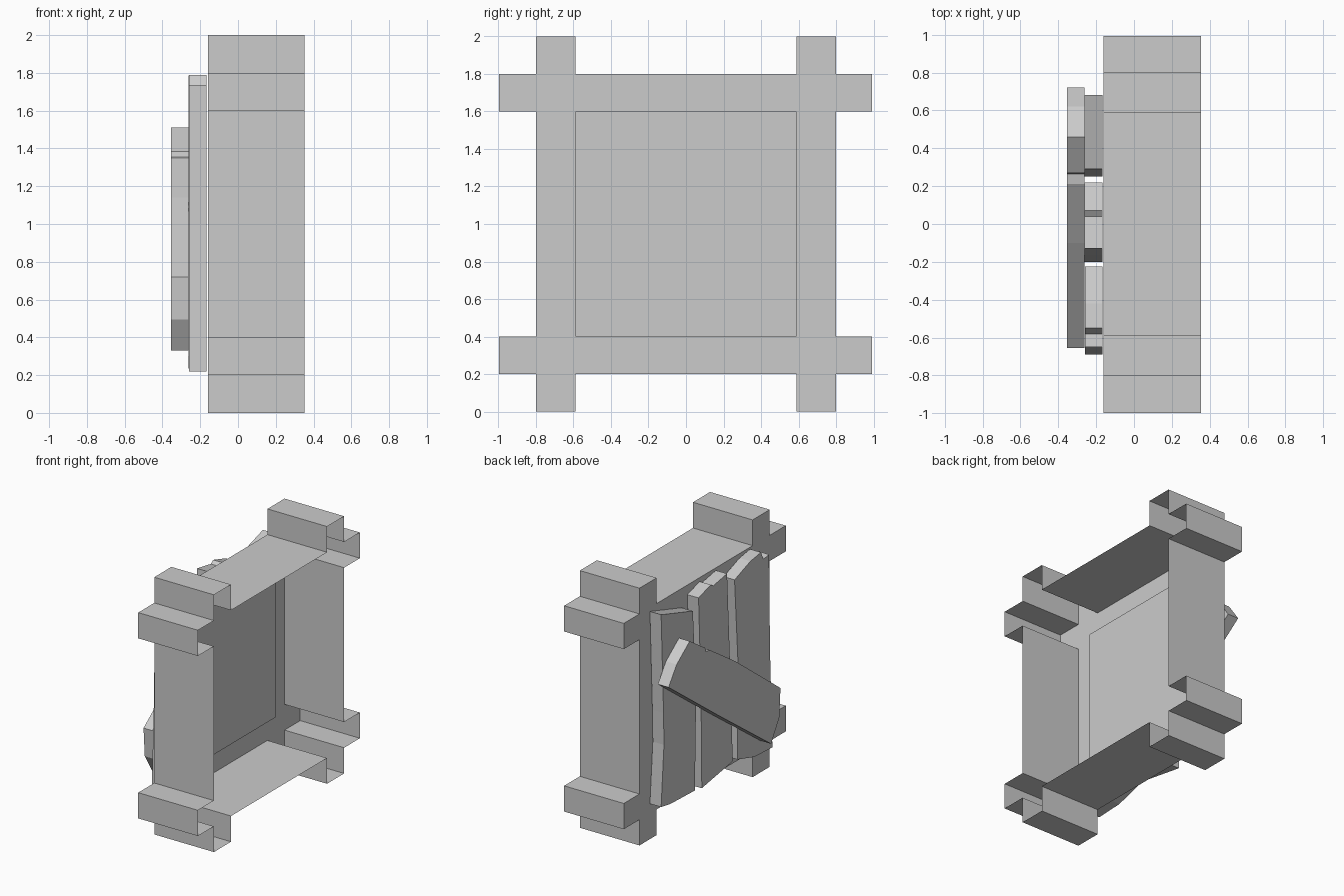
import bpy, bmesh

if "Cube" in bpy.data.objects:
    bpy.data.objects.remove(bpy.data.objects["Cube"])

BACK, FRONT, PANEL = -0.16, 0.353, -0.088


def finish(bm, name):
    mesh = bpy.data.meshes.new(name)
    bm.to_mesh(mesh)
    bm.free()
    obj = bpy.data.objects.new(name, mesh)
    bpy.context.collection.objects.link(obj)
    return obj


def extrude_x(bm, edges, dx):
    out = bmesh.ops.extrude_edge_only(bm, edges=edges)["geom"]
    bmesh.ops.translate(bm, vec=(dx, 0, 0),
                        verts=[g for g in out if isinstance(g, bmesh.types.BMVert)])
    return [g for g in out if isinstance(g, bmesh.types.BMEdge)]


def frame():
    """Crossed-beam shell: back plate, recessed panel, outer walls, open front."""
    bm = bmesh.new()
    ys = [-0.997, -0.8, -0.59, 0.59, 0.8, 0.993]
    zs = [0, 0.2, 0.4, 1.6, 1.8, 2]
    v = [[bm.verts.new((BACK, y, z)) for z in zs] for y in ys]
    for i in range(5):
        for j in range(5):
            # cells belonging to a post or a rail
            if i in (1, 3) or j in (1, 3):
                bm.faces.new((v[i][j], v[i][j + 1], v[i + 1][j + 1], v[i + 1][j]))

    def inner(e):
        return all(abs(p.co.y) < 0.6 and 0.39 < p.co.z < 1.61 for p in e.verts)

    rim = [e for e in bm.edges if e.is_boundary and not inner(e)]
    hole = [e for e in bm.edges if e.is_boundary and inner(e)]
    # outer walls
    extrude_x(bm, rim, FRONT - BACK)
    # recess and its panel
    bmesh.ops.edgeloop_fill(bm, edges=extrude_x(bm, hole, PANEL - BACK))
    bmesh.ops.delete(bm, geom=[p for p in bm.verts if not p.link_faces], context='VERTS')
    bmesh.ops.recalc_face_normals(bm, faces=bm.faces)
    return finish(bm, "window_frame")


def plank(name, outline, x0, x1):
    """Board with a chipped (y, z) outline, extruded along x."""
    bm = bmesh.new()
    face = bm.faces.new([bm.verts.new((x0, y, z)) for y, z in outline])
    out = bmesh.ops.extrude_face_region(bm, geom=[face])["geom"]
    bmesh.ops.translate(bm, vec=(x1 - x0, 0, 0),
                        verts=[g for g in out if isinstance(g, bmesh.types.BMVert)])
    bmesh.ops.recalc_face_normals(bm, faces=bm.faces)
    return finish(bm, name)


frame()

# upright boards
plank("plank_left", [(0.68, 1.775), (0.29, 1.655), (0.25, 1.0), (0.265, 0.25),
                     (0.56, 0.26), (0.68, 0.28), (0.645, 0.75), (0.65, 1.0)],
      -0.262, -0.166)
plank("plank_middle", [(0.22, 1.73), (0.07, 1.775), (0.04, 1.755), (-0.13, 1.785),
                       (-0.165, 1.1), (-0.2, 0.3), (0.18, 0.235), (0.19, 1.0)],
      -0.262, -0.166)
plank("plank_right", [(-0.225, 1.7), (-0.42, 1.77), (-0.55, 1.79), (-0.58, 1.725),
                      (-0.65, 1.735), (-0.66, 1.0), (-0.69, 0.22), (-0.47, 0.23),
                      (-0.26, 0.29), (-0.27, 1.0)], -0.26, -0.166)

# slanted board nailed across
plank("plank_diagonal", [(0.72, 1.25), (0.62, 1.39), (0.46, 1.51), (0.27, 1.385),
                         (0.265, 0.01 + 1.345), (0.21, 1.345), (-0.1, 1.14),
                         (-0.655, 0.72), (-0.64, 0.495), (-0.54, 0.33),
                         (0.09, 0.785)], -0.354, -0.262)
